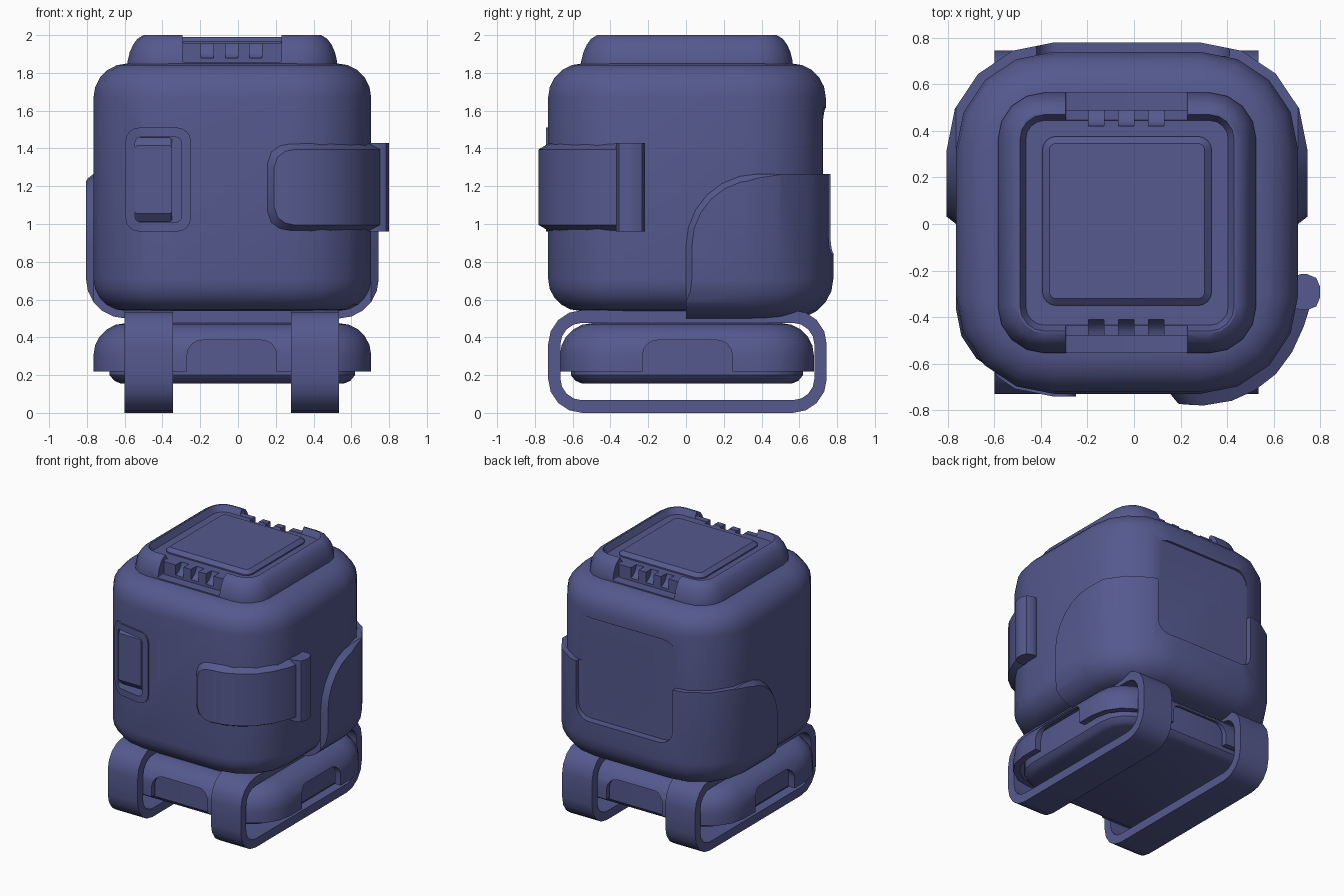
import bpy, bmesh
from math import sin, cos, pi

if "Cube" in bpy.data.objects:
    bpy.data.objects.remove(bpy.data.objects["Cube"])

COLOUR = (0.09, 0.1, 0.27, 1)
paint = bpy.data.materials.new("slate_blue")
paint.use_nodes = True
paint.diffuse_color = COLOUR
bsdf = next(n for n in paint.node_tree.nodes if n.type == 'BSDF_PRINCIPLED')
bsdf.inputs["Base Color"].default_value = COLOUR
CX, CY = -0.03, 0.005


def rounded_rect(cx, cy, hx, hy, r, n=4):
    """Outline of a rounded rectangle, counter-clockwise."""
    pts = []
    for k, (sx, sy) in enumerate([(1, 1), (-1, 1), (-1, -1), (1, -1)]):
        for i in range(n + 1):
            a = (k + i / n) * pi / 2
            pts.append((cx + sx * (hx - r) + r * cos(a), cy + sy * (hy - r) + r * sin(a)))
    return pts


def loft(name, rings, loop=False):
    """Skin a list of equal rings; capped at both ends unless it loops."""
    bm = bmesh.new()
    rows = [[bm.verts.new(p) for p in ring] for ring in rings]
    pairs = list(zip(rows, rows[1:])) + ([(rows[-1], rows[0])] if loop else [])
    for a, b in pairs:
        for i in range(len(a)):
            j = (i + 1) % len(a)
            bm.faces.new((a[i], a[j], b[j], b[i]))
    if not loop:
        bm.faces.new(rows[0])
        bm.faces.new(rows[-1])
    bmesh.ops.recalc_face_normals(bm, faces=bm.faces)
    mesh = bpy.data.meshes.new(name)
    bm.to_mesh(mesh)
    bm.free()
    mesh.materials.append(paint)
    obj = bpy.data.objects.new(name, mesh)
    bpy.context.scene.collection.objects.link(obj)
    return obj


def rounded_box(name, cx, cy, hx, hy, r, profile):
    """Stack of rounded rectangles; profile holds (height, inset) pairs."""
    return loft(name, [[(x, y, z) for x, y in
                        rounded_rect(cx, cy, hx - i, hy - i, max(r - i, 0.02))]
                       for z, i in profile])


def dome(z0, z1, rb, rt, n=5):
    """Profile with rounded bottom and top edges."""
    arc = [k / n * pi / 2 for k in range(n + 1)]
    return ([(z0 + rb * (1 - cos(t)), rb * (1 - sin(t))) for t in arc] +
            [(z1 - rt * (1 - sin(t)), rt * (1 - cos(t))) for t in arc])


def prism(name, axis, x0, x1, z0, z1, r, lo, hi):
    """Rounded rectangle pushed along x or y."""
    flat = rounded_rect((x0 + x1) / 2, (z0 + z1) / 2, (x1 - x0) / 2, (z1 - z0) / 2, r)
    return loft(name, [[(u, d, v) if axis == 'y' else (d, u, v) for u, v in flat]
                       for d in (lo, hi)])


def combine(obj, tool, operation='DIFFERENCE', keep=False):
    """Apply a boolean and drop the tool."""
    mod = obj.modifiers.new("cut", 'BOOLEAN')
    mod.operation, mod.object, mod.solver = operation, tool, 'EXACT'
    bpy.context.view_layer.update()
    graph = bpy.context.evaluated_depsgraph_get()
    result = bpy.data.meshes.new_from_object(obj.evaluated_get(graph))
    obj.modifiers.clear()
    obj.data = result
    if not keep:
        bpy.data.objects.remove(tool)


# Main body
body = rounded_box("body", CX, CY, 0.735, 0.735, 0.42, dome(0.54, 1.85, 0.17, 0.18))


def body_layer(name, grow):
    return rounded_box(name, CX, CY, 0.735 + grow, 0.735 + grow, 0.42 + grow,
                       dome(0.54 - grow, 1.85 + grow, 0.17 + grow, 0.18 + grow))


# Rear wrap with a chamfered, curved front edge
def wrap_outline(inset):
    arc = [k / 6 * pi / 2 for k in range(7)]
    r = 0.38 - inset
    return ([(0.95, 0.3), (inset, 0.3)] +
            [(0.38 - r * cos(t), 0.885 + r * sin(t)) for t in arc] + [(0.95, 1.265 - inset)])


wrap = body_layer("rear_wrap", 0.04)
wrap_tool = loft("wrap_tool", [[(CX + d, y, z) for y, z in wrap_outline(i)] for d, i in
                               ((-0.9, 0.035), (-0.78, 0.035), (-0.735, 0),
                                (0.735, 0), (0.78, 0.035), (0.9, 0.035))])
combine(wrap, wrap_tool, 'INTERSECT')

# Flat recessed panel at the back
panel_tool = prism("panel_tool", 'y', -0.42, 0.41, 0.84, 1.62, 0.1, 0.722, 1)
combine(body, panel_tool, keep=True)
combine(wrap, panel_tool)

# Front slot: raised frame, pocket and bar
frame = body_layer("slot_frame", 0.012)
combine(frame, prism("frame_tool", 'y', -0.595, -0.25, 0.96, 1.51, 0.07, -1, -0.4), 'INTERSECT')
slot_tool = prism("slot_tool", 'y', -0.545, -0.3, 1.01, 1.46, 0.03, -1, -0.63)
combine(body, slot_tool, keep=True)
combine(frame, slot_tool)
loft("slot_bar", [[(x, y, z) for x, z in rounded_rect(-0.4475, 1.235, 0.0975, h, 0.01, 1)]
                  for y, h in ((-0.6, 0.222), (-0.645, 0.222), (-0.68, 0.18))])

# Side latch wrapping the front corner, with chamfered edges
stations = [(0.19, -0.772, 0.1), (0.21, -0.775, 0.16), (0.25, -0.778, 0.19),
            (0.3, -0.78, 0.2), (0.42, -0.76, 0.2), (0.52, -0.715, 0.2), (0.61, -0.645, 0.2),
            (0.68, -0.55, 0.2), (0.73, -0.44, 0.2), (0.755, -0.36, 0.2), (0.755, -0.27, 0.2)]
rings = []
for x, y, h in stations:
    bx = CX + (x - CX) * 0.92 - max(0, 0.3 - x) * 0.3
    mid, base = 1.195, h + 0.037
    rings.append([(bx, y * 0.92, mid - base), (x, y, mid - h),
                  (x, y, mid + h), (bx, y * 0.92, mid + base)])
loft("latch", rings)
loft("latch_grip", [[(x, y, z) for x, y in rounded_rect(0.73, -0.293, 0.07, 0.077, 0.055, 2)]
                    for z in (0.96, 1.43)])

# Top cap: outer rim, inner wall and floor
cap = rounded_box("cap", CX, CY, 0.555, 0.56, 0.2,
                  [(1.8, 0), (1.86, 0), (1.91, 0.012), (1.95, 0.03), (1.98, 0.052),
                   (2.0, 0.085), (2.0, 0.095), (1.955, 0.12)])
for s in (-1, 1):
    def slab(a, b, z):
        lo, hi = sorted((CY + s * a, CY + s * b))
        return prism("notch_tool", 'y', -0.295, 0.23, z, 2.2, 0.01, lo, hi)
    combine(cap, slab(0.485, 0.7, 1.858))
    combine(cap, slab(0.41, 0.7, 1.957))
    # Three scooped grooves between the hinge ribs
    for x in (-0.162, -0.033, 0.095):
        circle = [(CY + s * 0.5 + 0.085 * cos(k * pi / 8), 1.96 + 0.085 * sin(k * pi / 8))
                  for k in range(16)]
        combine(cap, loft("groove_tool", [[(x + d, y, z) for y, z in circle]
                                          for d in (-0.033, 0.033)]))
rounded_box("cap_panel", CX, CY + 0.008, 0.364, 0.364, 0.06,
            [(1.94, 0), (1.965, 0), (1.99, 0.03)])

# Undercarriage hull with hollow underside and four arches
hull = rounded_box("hull", CX, CY, 0.735, 0.672, 0.3,
                   [(0.22, 0)] + dome(0.22, 0.475, 0, 0.17)[6:])
combine(hull, rounded_box("cavity_tool", CX, CY, 0.685, 0.632, 0.26, [(0.1, 0), (0.4, 0)]))
combine(hull, prism("arch_tool", 'y', -0.27, 0.205, 0.05, 0.385, 0.08, -1, 1))
combine(hull, prism("arch_tool", 'x', -0.23, 0.245, 0.05, 0.385, 0.08, -1, 1))
rounded_box("hull_core", CX, CY, 0.65, 0.615, 0.24,
            [(0.155, 0.06), (0.17, 0.025), (0.2, 0), (0.42, 0)])
rounded_box("neck", CX, CY, 0.5, 0.5, 0.2, [(0.42, 0), (0.6, 0)])

# Track bands
for name, x0, x1 in (("right_track", -0.6, -0.345), ("left_track", 0.28, 0.535)):
    outer = rounded_rect(0.0075, 0.272, 0.7375, 0.272, 0.18)
    inner = rounded_rect(0.0075, 0.272, 0.6725, 0.205, 0.115)
    loft(name, [[(x0, *o), (x1, *o), (x1, *i), (x0, *i)] for o, i in zip(outer, inner)], True)

# Smooth shading with crisp edges
for obj in bpy.context.scene.objects:
    if obj.type == 'MESH':
        bpy.ops.object.select_all(action='DESELECT')
        obj.select_set(True)
        bpy.context.view_layer.objects.active = obj
        bpy.ops.object.shade_smooth_by_angle(angle=0.55)
